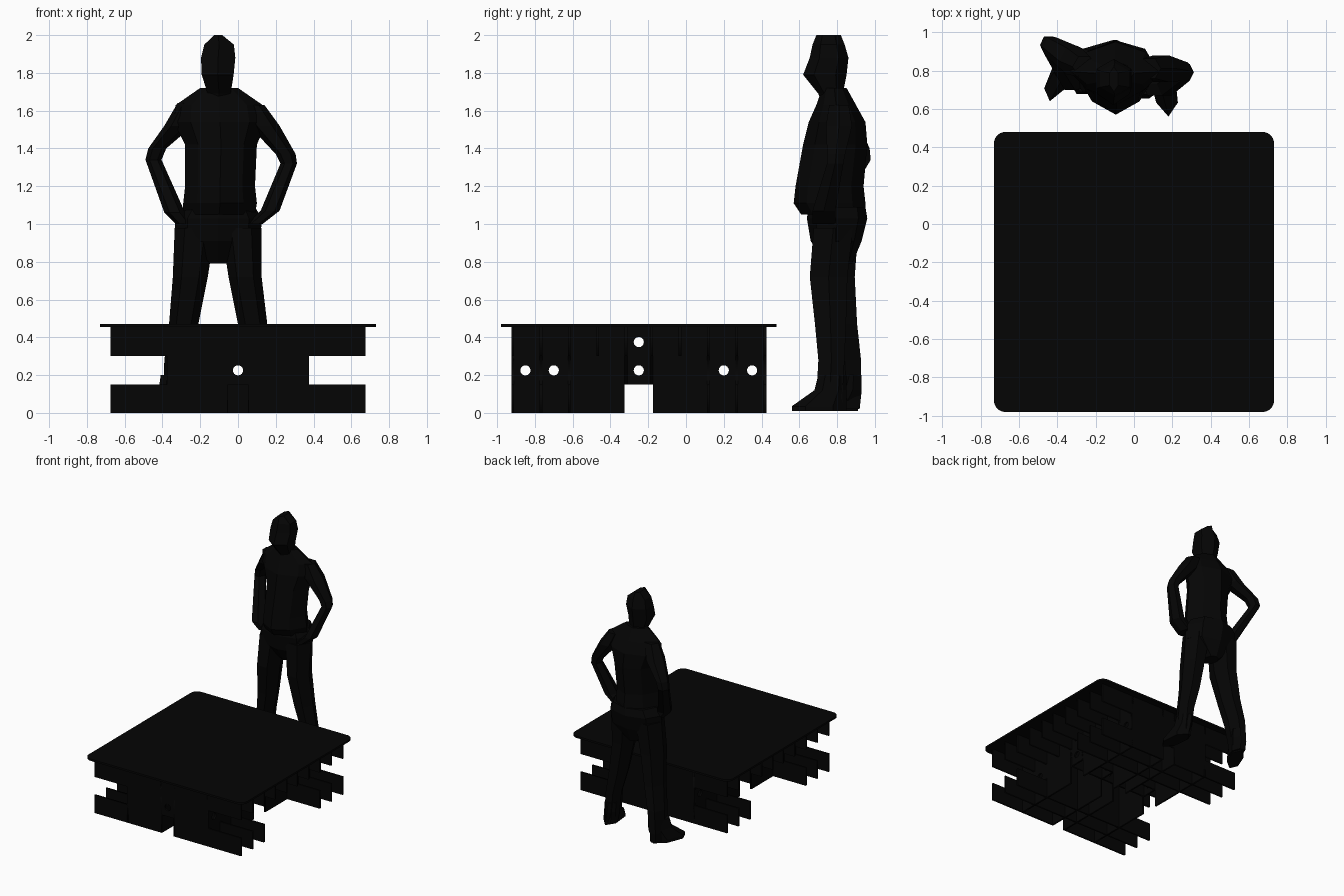
import bpy, bmesh
from math import pi, sin, cos

if "Cube" in bpy.data.objects:
    bpy.data.objects.remove(bpy.data.objects["Cube"])

black = bpy.data.materials.new("black")
black.diffuse_color = (0.0015, 0.0015, 0.0015, 1)
black.use_nodes = True
black.node_tree.nodes["Principled BSDF"].inputs["Base Color"].default_value = black.diffuse_color

def circle(cx, cy, r, n=16):
    return [(cx + r * cos(2 * pi * i / n), cy + r * sin(2 * pi * i / n)) for i in range(n)]

def panel(name, loops, thick, loc, rot):
    """Flat sheet from an outline plus hole loops."""
    cu = bpy.data.curves.new(name, 'CURVE')
    cu.dimensions, cu.fill_mode, cu.extrude = '2D', 'BOTH', thick / 2
    for pts in loops:
        s = cu.splines.new('POLY')
        s.points.add(len(pts) - 1)
        for p, c in zip(s.points, pts):
            p.co = (c[0], c[1], 0, 1)
        s.use_cyclic_u = True
    ob = bpy.data.objects.new(name, cu)
    ob.location, ob.rotation_euler = loc, rot
    bpy.context.collection.objects.link(ob)
    bpy.ops.object.select_all(action='DESELECT')
    ob.select_set(True)
    bpy.context.view_layer.objects.active = ob
    bpy.ops.object.convert(target='MESH')
    ob = bpy.context.object
    ob.data.materials.clear()
    ob.data.materials.append(black)
    return ob

def loft(name, rings, n=7, phase=0.0, pinch=1.0, skew=0.0):
    """Low-poly body part from horizontal rings (x0, x1, y0, y1, z)."""
    bm = bmesh.new()
    prev = None
    for x0, x1, y0, y1, z in rings:
        cx, cy, rx, ry = (x0 + x1) / 2, (y0 + y1) / 2, (x1 - x0) / 2, (y1 - y0) / 2
        ring = []
        for i in range(n):
            a = phase + 2 * pi * i / n
            k = pinch if i % 2 else 1
            dy = k * ry * sin(a)
            ring.append(bm.verts.new((cx + k * rx * cos(a) + skew * dy, cy + dy, z)))
        if prev:
            for i in range(n):
                bm.faces.new((prev[i], prev[(i + 1) % n], ring[(i + 1) % n], ring[i]))
        else:
            bm.faces.new(ring)
        prev = ring
    bm.faces.new(prev)
    bmesh.ops.recalc_face_normals(bm, faces=bm.faces)
    me = bpy.data.meshes.new(name)
    bm.to_mesh(me)
    bm.free()
    me.materials.append(black)
    ob = bpy.data.objects.new(name, me)
    bpy.context.collection.objects.link(ob)

# table top with rounded corners
CY, H, T = -0.25, 0.455, 0.014
top = []
for q, (sx, sy) in enumerate([(1, 1), (-1, 1), (-1, -1), (1, -1)]):
    for k in range(7):
        a = q * pi / 2 + k * pi / 12
        top.append((sx * 0.67 + 0.06 * cos(a), sy * 0.67 + 0.06 * sin(a)))
panel("table_top", [top], 0.016, (0, CY, 0.463), (0, 0, 0))

# cross panels running left to right, slotted at the ends
W, C = 0.675, 0.375
for i in range(10):
    y = -0.925 + 0.15 * i
    y += T / 2 if i < 5 else -T / 2
    if i in (4, 5):
        outline = [(-W, H), (-W, 0.3), (-C, 0.3), (-C, 0.15), (C, 0.15), (C, 0.3), (W, 0.3), (W, H)]
    elif i in (3, 6):
        outline = [(-W, H), (-W, 0.3), (W, 0.3), (W, H)]
    else:
        outline = [(-W, H), (-W, 0.3), (-C, 0.3), (-C, 0.15), (-W, 0.15), (-W, 0)]
        if i in (0, 9):
            outline += [(-0.055, 0), (-0.055, 0.15), (0.055, 0.15), (0.055, 0)]
        outline += [(W, 0), (W, 0.15), (C, 0.15), (C, 0.3), (W, 0.3), (W, H)]
    holes = [] if i in (3, 6) else [circle(0, 0.225, 0.027)]
    panel("cross_panel", [outline] + holes, T, (0, y, 0), (pi / 2, 0, 0))

# long panels running front to back, notched under the middle
side = [(-W, 0), (-0.075, 0), (-0.075, 0.15), (0.075, 0.15), (0.075, 0), (W, 0), (W, H), (-W, H)]
holes = [circle(d, 0.225, 0.027) for d in (-0.6, -0.45, 0, 0.45, 0.6)] + [circle(0, 0.375, 0.027)]
for x in (-0.368, -0.06, 0.06, 0.368):
    panel("long_panel", [side] + holes, T, (x, CY, 0), (pi / 2, 0, pi / 2))

# standing figure: head and neck
loft("head", [(-.17, -.04, .72, .83, 1.64), (-.17, -.03, .70, .83, 1.69), (-.205, -.01, .62, .85, 1.79),
              (-.21, .0, .655, .86, 1.88), (-.19, -.01, .67, .84, 1.95), (-.13, -.08, .69, .82, 2.0)],
     6, -pi / 2)

# torso and hips
loft("torso", [(-.29, .09, .61, .95, 1.05), (-.29, .10, .57, .95, 1.11), (-.28, .09, .58, .94, 1.2),
               (-.28, .10, .62, .96, 1.42), (-.34, .15, .65, .95, 1.54), (-.33, .13, .69, .90, 1.63),
               (-.20, .0, .72, .85, 1.72)], 8, pinch=0.9)
loft("hips", [(-.16, -.05, .74, .88, .79), (-.33, .12, .66, .93, .91), (-.335, .125, .64, .96, 1.03),
              (-.29, .09, .65, .95, 1.09)], 8)

# legs
loft("left_leg", [(-.335, -.12, .67, .93, .98), (-.345, -.16, .66, .91, .72), (-.365, -.21, .71, .92, .47),
                  (-.39, -.26, .74, .94, .28), (-.395, -.29, .76, .94, .10), (-.39, -.29, .77, .93, .02)], 6)
loft("right_leg", [(-.09, .125, .66, .90, .98), (-.05, .125, .64, .87, .72), (.0, .155, .67, .86, .47),
                   (.055, .185, .69, .85, .28), (.08, .19, .68, .84, .10), (.09, .19, .70, .84, .02)], 6)

# feet with pointed toes
loft("left_foot", [(-.45, -.32, .64, .91, .01), (-.45, -.32, .64, .91, .035), (-.41, -.28, .74, .93, .12),
                   (-.40, -.28, .76, .93, .2)], 6, -pi / 2, skew=0.4)
loft("right_foot", [(.10, .23, .56, .85, .01), (.10, .23, .56, .85, .035), (.08, .20, .68, .85, .12),
                    (.07, .19, .70, .85, .2)], 6, -pi / 2, skew=-0.1)

# arms bent with hands on the hips
loft("left_arm", [(-.33, -.24, .70, .82, 1.0), (-.39, -.28, .69, .82, 1.06),
                  (-.49, -.405, .88, .985, 1.34), (-.475, -.38, .86, .98, 1.40), (-.39, -.24, .77, .93, 1.52),
                  (-.32, -.2, .76, .88, 1.64)], 6)
loft("right_arm", [(.05, .13, .66, .80, 1.0), (.12, .22, .66, .80, 1.07),
                   (.225, .312, .74, .84, 1.32), (.20, .305, .74, .85, 1.37), (.06, .22, .73, .89, 1.52),
                   (.02, .14, .75, .87, 1.63)], 6)
